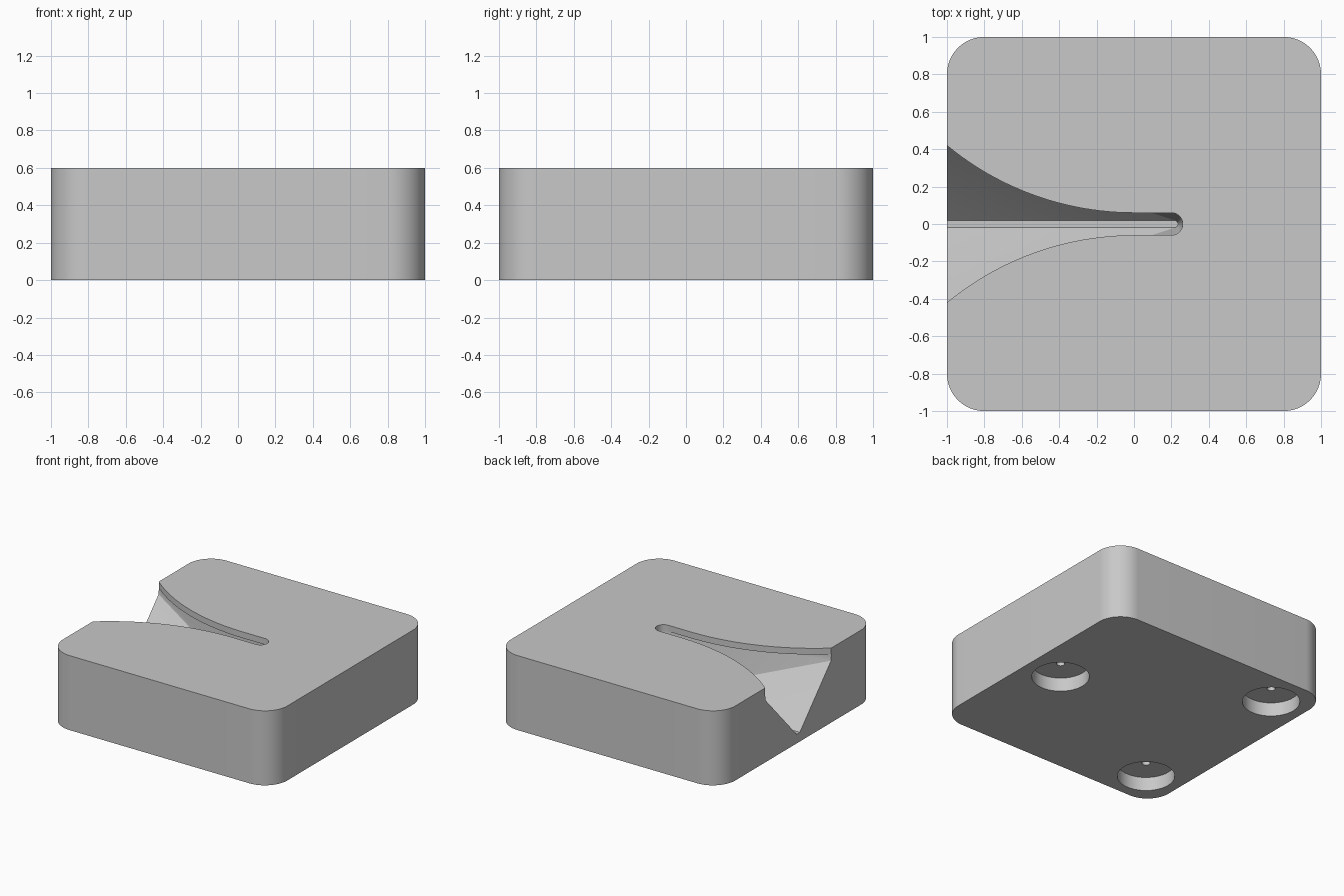
import bpy, bmesh
from math import sin, cos, pi, sqrt
from mathutils import Matrix

default = bpy.data.objects.get("Cube")
if default:
    bpy.data.objects.remove(default, do_unlink=True)

grey = bpy.data.materials.new("plain_grey")
grey.use_nodes = True
grey.diffuse_color = (0.58, 0.58, 0.58, 1)
grey.node_tree.nodes["Principled BSDF"].inputs["Base Color"].default_value = grey.diffuse_color


def make_object(name, bm):
    bmesh.ops.recalc_face_normals(bm, faces=bm.faces[:])
    mesh = bpy.data.meshes.new(name)
    bm.to_mesh(mesh)
    bm.free()
    mesh.materials.append(grey)
    obj = bpy.data.objects.new(name, mesh)
    bpy.context.collection.objects.link(obj)
    return obj


def arc(cx, r, z, steps=24):
    """Half circle around the tip, from -y to +y."""
    return [(cx + r * cos(a), r * sin(a), z)
            for a in (-pi / 2 + pi * i / steps for i in range(steps + 1))]


def cut(target, cutter):
    cutter.hide_render = True
    mod = target.modifiers.new(cutter.name, 'BOOLEAN')
    mod.operation = 'DIFFERENCE'
    mod.solver = 'EXACT'
    mod.object = cutter
    bpy.context.view_layer.objects.active = target
    bpy.ops.object.modifier_apply(modifier=mod.name)
    bpy.data.objects.remove(cutter, do_unlink=True)


# Block with rounded vertical corners
HEIGHT = 0.6
bm = bmesh.new()
bmesh.ops.create_cube(bm, size=1, matrix=Matrix.Translation((0, 0, HEIGHT / 2))
                      @ Matrix.Diagonal((2, 2, HEIGHT, 1)))
uprights = [e for e in bm.edges if abs(e.verts[0].co.z - e.verts[1].co.z) > 0.1]
bmesh.ops.bevel(bm, geom=uprights, offset=0.2, segments=20, profile=0.5, affect='EDGES')
block = make_object("block", bm)

# Flared V channel: wide V at the open side narrowing to a conical tip
FLOOR, LEDGE, TIP = 0.074, 0.55, 0.2
bm = bmesh.new()
points = arc(TIP, 0.06, LEDGE) + arc(TIP + 0.015, 0.02, FLOOR)
for s in (-1, 1):
    points += [(-1.1, s * 0.45, LEDGE), (-1.1, s * 0.45, 0.534), (-1.1, s * 0.02, FLOOR)]
for p in points:
    bm.verts.new(p)
hull = bmesh.ops.convex_hull(bm, input=bm.verts[:])
bmesh.ops.delete(bm, geom=[g for g in hull["geom_interior"] if isinstance(g, bmesh.types.BMVert)],
                 context='VERTS')
cut(block, make_object("channel_cutter", bm))

# Curved lip: trumpet-shaped slot through the top skin
R = 1.57
flare = [(x, 0.06 + R - sqrt(R * R - x * x)) for x in (-1.1 * i / 24 for i in range(25))]
outline = [(x, -y) for x, y in reversed(flare)]
outline += [(x, y) for x, y, z in arc(TIP, 0.06, 0)] + flare
bm = bmesh.new()
face = bm.faces.new([bm.verts.new((x, y, LEDGE - 0.003)) for x, y in outline])
lift = bmesh.ops.extrude_face_region(bm, geom=[face])
bmesh.ops.translate(bm, vec=(0, 0, 0.2),
                    verts=[g for g in lift["geom"] if isinstance(g, bmesh.types.BMVert)])
cut(block, make_object("slot_cutter", bm))

# Three foot recesses underneath, each with a small pilot hole
for x, y in ((0.7, 0), (-0.71, 0.71), (-0.71, -0.71)):
    for radius, depth in ((0.21, 0.11), (0.03, 0.22)):
        bm = bmesh.new()
        bmesh.ops.create_cone(bm, cap_ends=True, segments=48, radius1=radius, radius2=radius,
                              depth=depth * 2, matrix=Matrix.Translation((x, y, 0)))
        cut(block, make_object("recess_cutter", bm))

# Smooth curved walls, crisp edges
bpy.ops.object.select_all(action='DESELECT')
block.select_set(True)
bpy.context.view_layer.objects.active = block
bpy.ops.object.shade_smooth_by_angle(angle=0.4)
